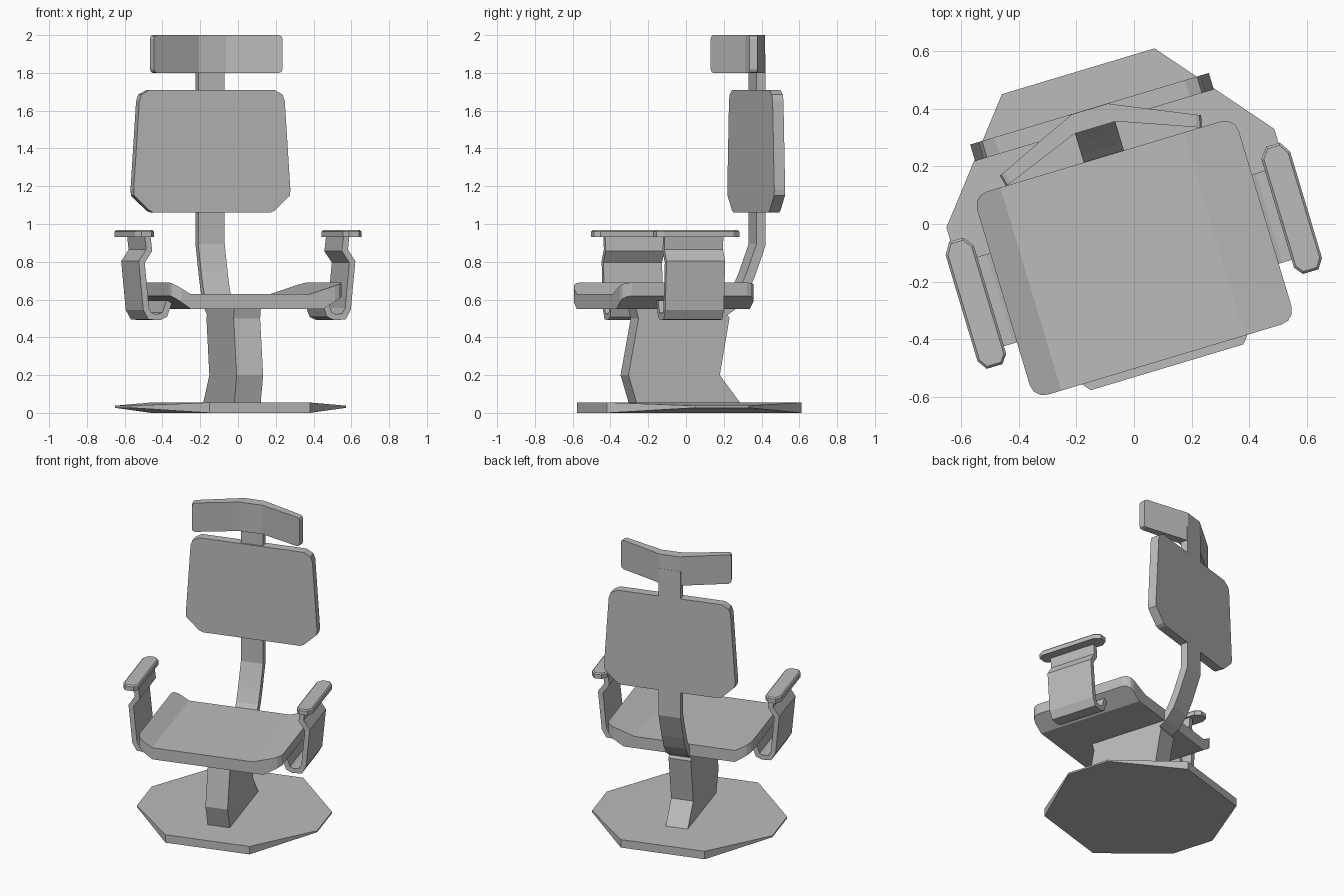
import bpy
import bmesh
import math
from mathutils import Matrix, Vector

cube = bpy.data.objects.get("Cube")
if cube:
    bpy.data.objects.remove(cube, do_unlink=True)

# The whole chair is swivelled a little on its stand
PLACE = Matrix.Rotation(math.radians(16.7), 4, 'Z') @ Matrix.Translation((-0.033, 0, 0))

grey = bpy.data.materials.new("plain grey")
grey.use_nodes = True
COLOUR = (0.5, 0.5, 0.5, 1)
grey.diffuse_color = COLOUR
grey.node_tree.nodes["Principled BSDF"].inputs["Base Color"].default_value = COLOUR


def finish(name, bm):
    bmesh.ops.recalc_face_normals(bm, faces=bm.faces[:])
    bm.transform(PLACE)
    mesh = bpy.data.meshes.new(name)
    bm.to_mesh(mesh)
    bm.free()
    mesh.materials.append(grey)
    obj = bpy.data.objects.new(name, mesh)
    bpy.context.collection.objects.link(obj)
    return obj


def prism(points, axis, start, end):
    """Extrude a 2D outline along one axis."""
    def place(a, b, d):
        return {'X': (d, a, b), 'Y': (a, d, b), 'Z': (a, b, d)}[axis]
    bm = bmesh.new()
    rings = [[bm.verts.new(place(a, b, d)) for a, b in points] for d in (start, end)]
    for ring in rings:
        bm.faces.new(ring)
    n = len(points)
    for i in range(n):
        j = (i + 1) % n
        bm.faces.new((rings[0][i], rings[0][j], rings[1][j], rings[1][i]))
    bmesh.ops.recalc_face_normals(bm, faces=bm.faces[:])
    return bm


def bevel(bm, rule, offset, segments=1):
    edges = [e for e in bm.edges if rule(e.verts[0].co, e.verts[1].co)]
    bmesh.ops.bevel(bm, geom=edges, offset=offset, segments=segments,
                    profile=0.5, affect='EDGES')


def mirrored(half):
    """Complete a symmetric outline from its +x half."""
    return half + [(-a, b) for a, b in reversed(half)]


def thicken(path, thickness):
    """Turn a centre line into a band outline with mitred bends."""
    pts = [Vector(p) for p in path]
    left, right = [], []
    for i, p in enumerate(pts):
        before = (p - pts[i - 1]).normalized() if i else None
        after = (pts[i + 1] - p).normalized() if i < len(pts) - 1 else None
        before, after = before or after, after or before
        t = (before + after).normalized()
        normal = Vector((-t.y, t.x))
        width = thickness / 2 / max(0.5, t.dot(after))
        left.append(tuple(p + normal * width))
        right.append(tuple(p - normal * width))
    return left + right[::-1]


# Eight-sided foot plate, thin at its side corners
bm = bmesh.new()
half = [(0.277, -0.51), (0.595, -0.12), (0.595, 0.176), (0.277, 0.564)]
outline = mirrored(half)
rings = []
for edge_z, tip_z in ((0, 0.027), (0.055, 0.038)):
    ring = [bm.verts.new((x, y, tip_z if abs(x) > 0.5 else edge_z)) for x, y in outline]
    for quad in ((0, 1, 2, 3), (0, 3, 4, 7), (4, 5, 6, 7)):
        bm.faces.new([ring[i] for i in quad])
    rings.append(ring)
for i in range(8):
    j = (i + 1) % 8
    bm.faces.new((rings[0][i], rings[0][j], rings[1][j], rings[1][i]))
finish("foot_plate", bm)

# Cranked pedestal
pedestal = [(-0.284, 0.05), (-0.33, 0.2), (-0.274, 0.5), (-0.29, 0.56),
            (0.2, 0.56), (0.228, 0.5), (0.175, 0.2), (0.29, 0.05)]
finish("pedestal", prism(pedestal, 'X', -0.073, 0.073))

# Seat with upturned sides and rounded corners
SIDE = 0.475
section = [(-SIDE, 0.69), (-SIDE, 0.62), (-0.372, 0.55), (0.36, 0.55),
           (SIDE, 0.62), (SIDE, 0.69), (0.29, 0.63), (-0.375, 0.63)]
bm = prism(section, 'Y', -0.482, 0.255)
bevel(bm, lambda a, b: abs(a.x) > SIDE - 0.001 and abs(a.x - b.x) < 0.001
      and abs(a.y - b.y) < 0.001, 0.05, 3)
finish("seat", bm)

# Bent stem joining seat, backrest and headrest
stem = [(0.19, 0.53), (0.255, 0.575), (0.305, 0.64), (0.345, 0.73),
        (0.403, 0.89), (0.403, 1.9)]
finish("back_stem", prism(thicken(stem, 0.05), 'X', -0.073, 0.073))

# Flat backrest with cut corners
back = mirrored([(0.32, 1.06), (0.345, 1.07), (0.43, 1.15), (0.433, 1.18),
                 (0.402, 1.65), (0.39, 1.685), (0.345, 1.71)])
finish("backrest", prism(back, 'Y', 0.368, 0.428))

# Headrest with wings swept forward
head = [(0.066, 0.427), (0.365, 0.295), (0.355, 0.253), (0.075, 0.36)]
head = head + [(-x, y) for x, y in reversed(head)]
bm = prism(head, 'Z', 1.8, 2.0)
bevel(bm, lambda a, b: abs(a.x) > 0.3 and abs(b.x) > 0.3
      and abs(a.z - b.z) < 0.001, 0.02, 2)
finish("headrest", bm)

# Armrests: bent side band hooked under the seat, with a pad on top
band = [(0.43, 0.59), (0.455, 0.52), (0.485, 0.507), (0.535, 0.51),
        (0.558, 0.55), (0.582, 0.8), (0.541, 0.86), (0.55, 0.94)]
pad = [(0.545, -0.335), (0.602, -0.335), (0.625, -0.3), (0.625, 0.085),
       (0.6, 0.125), (0.55, 0.125), (0.522, 0.09), (0.522, -0.305)]
for side, sign in (("left", 1), ("right", -1)):
    shape = [(sign * x, z) for x, z in thicken(band, 0.032)]
    finish(side + "_arm_band", prism(shape, 'Y', -0.277, 0.047))
    shape = [(sign * x, y) for x, y in pad]
    bm = prism(shape, 'Z', 0.93, 0.967)
    bevel(bm, lambda a, b: a.z > 0.96 and b.z > 0.96, 0.008)
    finish(side + "_arm_pad", bm)
